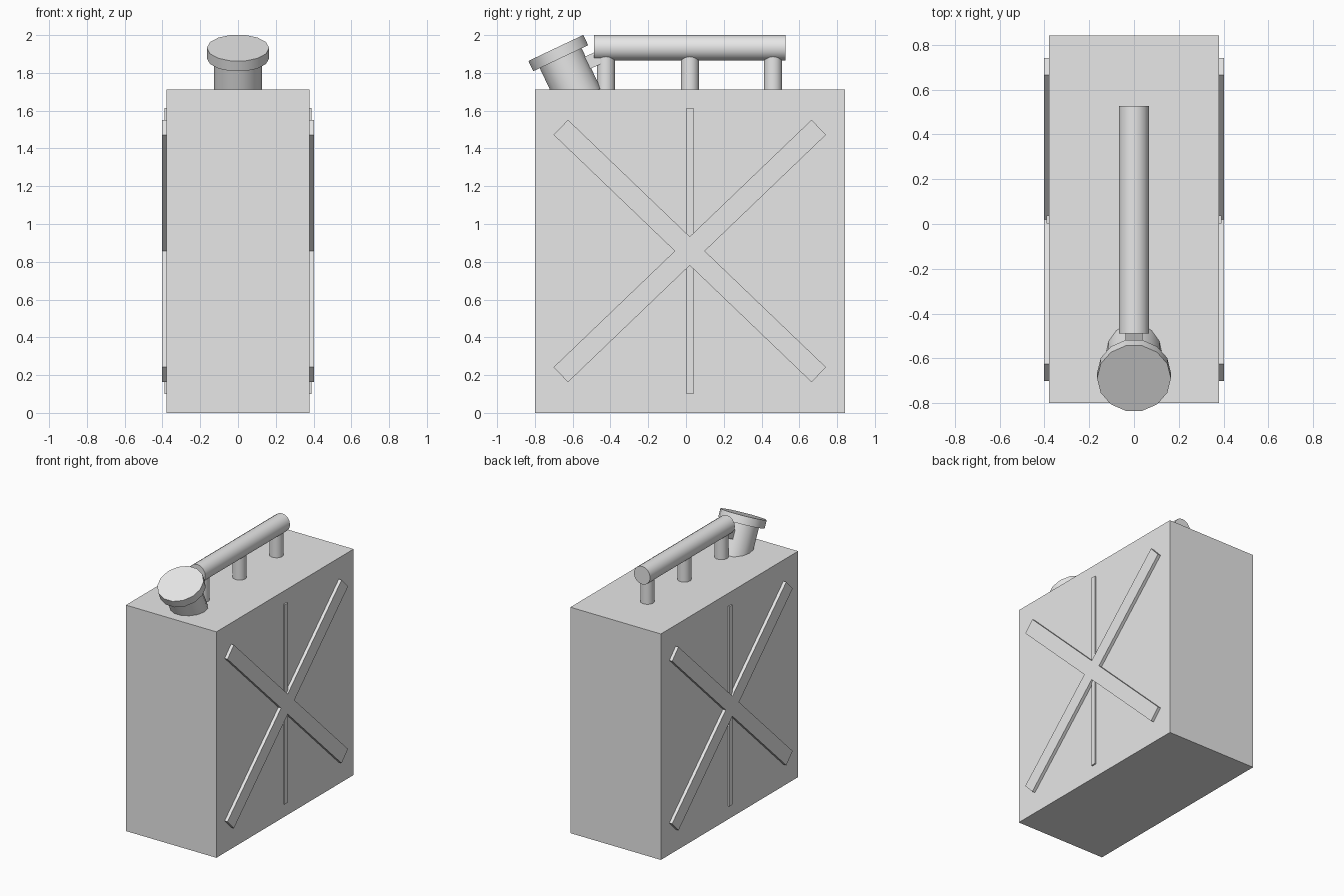
import bpy, math
from mathutils import Matrix, Vector

if "Cube" in bpy.data.objects:
    bpy.data.objects.remove(bpy.data.objects["Cube"])

metal = bpy.data.materials.new("light grey")
metal.diffuse_color = (0.8, 0.8, 0.8, 1)
metal.use_nodes = True
metal.node_tree.nodes["Principled BSDF"].inputs["Base Color"].default_value = metal.diffuse_color


def finish(ob, name):
    ob.name = name
    ob.data.materials.append(metal)
    return ob


def box(name, center, size, tilt=0.0):
    """Box turned about the x axis by tilt."""
    bpy.ops.mesh.primitive_cube_add(size=1)
    ob = bpy.context.object
    ob.data.transform(Matrix.Translation(center) @ Matrix.Rotation(tilt, 4, 'X')
                      @ Matrix.Diagonal((*size, 1)))
    return finish(ob, name)


def rod(name, start, end, radius, sides=14):
    """Smooth cylinder between two points lying in the x = const plane."""
    a, b = Vector(start), Vector(end)
    d = b - a
    bpy.ops.mesh.primitive_cylinder_add(vertices=sides, radius=radius, depth=d.length)
    ob = bpy.context.object
    # put corners on +-x, then lean the axis about x
    ob.data.transform(Matrix.Translation((a + b) / 2)
                      @ Matrix.Rotation(math.atan2(-d.y, d.z), 4, 'X')
                      @ Matrix.Rotation(math.pi / 2, 4, 'Z'))
    bpy.ops.object.shade_smooth_by_angle(angle=math.radians(40))
    return finish(ob, name)


# can body
box("body", (0, 0.021, 0.8555), (0.758, 1.642, 1.711))

# raised cross and upright rib on both sides
MID_Y, MID_Z = 0.02, 0.857
for side, s in (("left", -1), ("right", 1)):
    for label, a in (("rising", 43.8), ("falling", -43.8)):
        box(f"{side}_{label}_rib", (s * 0.383, MID_Y, MID_Z),
            (0.04, 1.892, 0.11), math.radians(a))
    box(f"{side}_upright_rib", (s * 0.375, MID_Y, MID_Z), (0.03, 0.037, 1.512))

# carrying handle on three posts
rod("handle", (0, -0.488, 1.933), (0, 0.526, 1.933), 0.068, 16)
for i, y in enumerate((-0.424, 0.02, 0.461)):
    rod(f"handle_post_{i + 1}", (0, y, 1.68), (0, y, 1.93), 0.049)

# leaning spout with cap
axis = Vector((0, -0.428, 0.904)).normalized()
top = Vector((0, -0.689, 1.932))
rod("spout_cap", top - axis * 0.06, top, 0.165)
rod("spout_neck", top - axis * 0.295, top - axis * 0.05, 0.126)

# hinge tab joining the spout to the handle
box("hinge_tab", (0, -0.515, 1.856), (0.075, 0.13, 0.07), math.atan2(0.428, 0.904))
